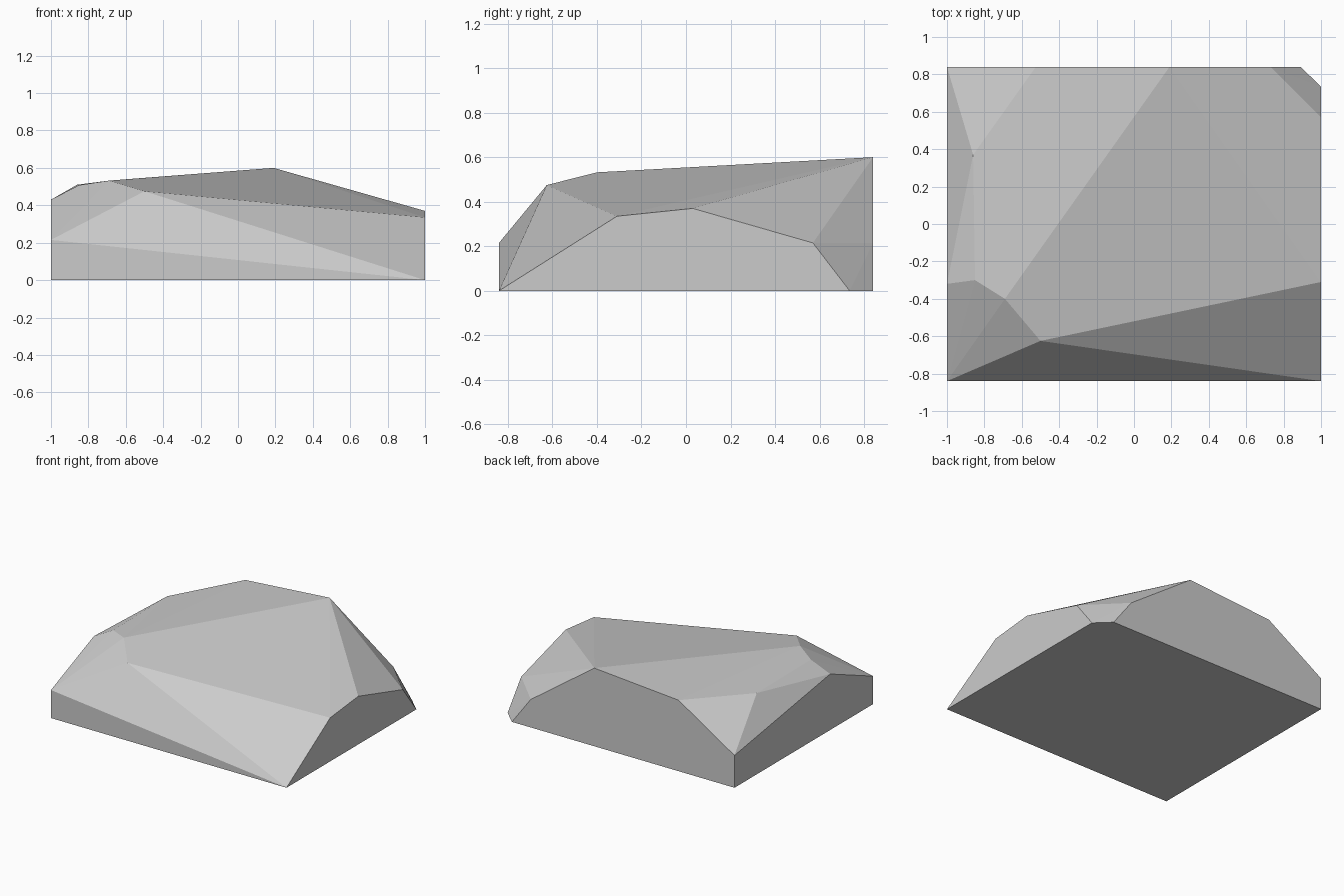
import bpy
import bmesh
from math import radians

default_cube = bpy.data.objects.get("Cube")
if default_cube:
    bpy.data.objects.remove(default_cube, do_unlink=True)

# Half extents of the rectangular footprint
SIDE, DEPTH = 1.0, 0.84


def make_material(name, color):
    material = bpy.data.materials.new(name)
    material.use_nodes = True
    material.diffuse_color = color
    shader = material.node_tree.nodes["Principled BSDF"]
    shader.inputs["Base Color"].default_value = color
    return material


def convex_block(name, corners, material):
    """Wrap a convex, flat-faceted solid around its corner points."""
    bm = bmesh.new()
    for corner in corners:
        bm.verts.new(corner)
    bmesh.ops.convex_hull(bm, input=bm.verts)
    # Join triangles that lie in the same facet
    bmesh.ops.dissolve_limit(bm, angle_limit=radians(1),
                             verts=bm.verts, edges=bm.edges)
    bmesh.ops.recalc_face_normals(bm, faces=bm.faces)
    mesh = bpy.data.meshes.new(name)
    bm.to_mesh(mesh)
    bm.free()
    mesh.materials.append(material)
    rock = bpy.data.objects.new(name, mesh)
    bpy.context.collection.objects.link(rock)
    return rock


# Base outline, with one chamfered back corner
base = [(-SIDE, -DEPTH, 0), (SIDE, -DEPTH, 0), (SIDE, 0.735, 0),
        (0.89, DEPTH, 0), (-SIDE, DEPTH, 0)]

# Upper outlines of the upright walls, as (position along wall, height)
right_wall = [(SIDE, y, z) for y, z in
              [(-0.31, 0.335), (0.03, 0.37), (0.57, 0.215)]]
back_wall = [(x, DEPTH, z) for x, z in
             [(0.73, 0.215), (0.19, 0.6), (-0.525, 0.545)]]
left_wall = [(-SIDE, y, z) for y, z in
             [(DEPTH, 0.248), (-0.32, 0.43), (-DEPTH, 0.215)]]

# Ridge corners where the sloping top facets meet
ridge = [(-0.86, 0.37, 0.51), (-0.85, -0.3, 0.508),
         (-0.69, -0.4, 0.532), (-0.5, -0.625, 0.475)]

stone = make_material("stone grey", (0.6, 0.6, 0.6, 1))
convex_block("rock", base + right_wall + back_wall + left_wall + ridge, stone)
